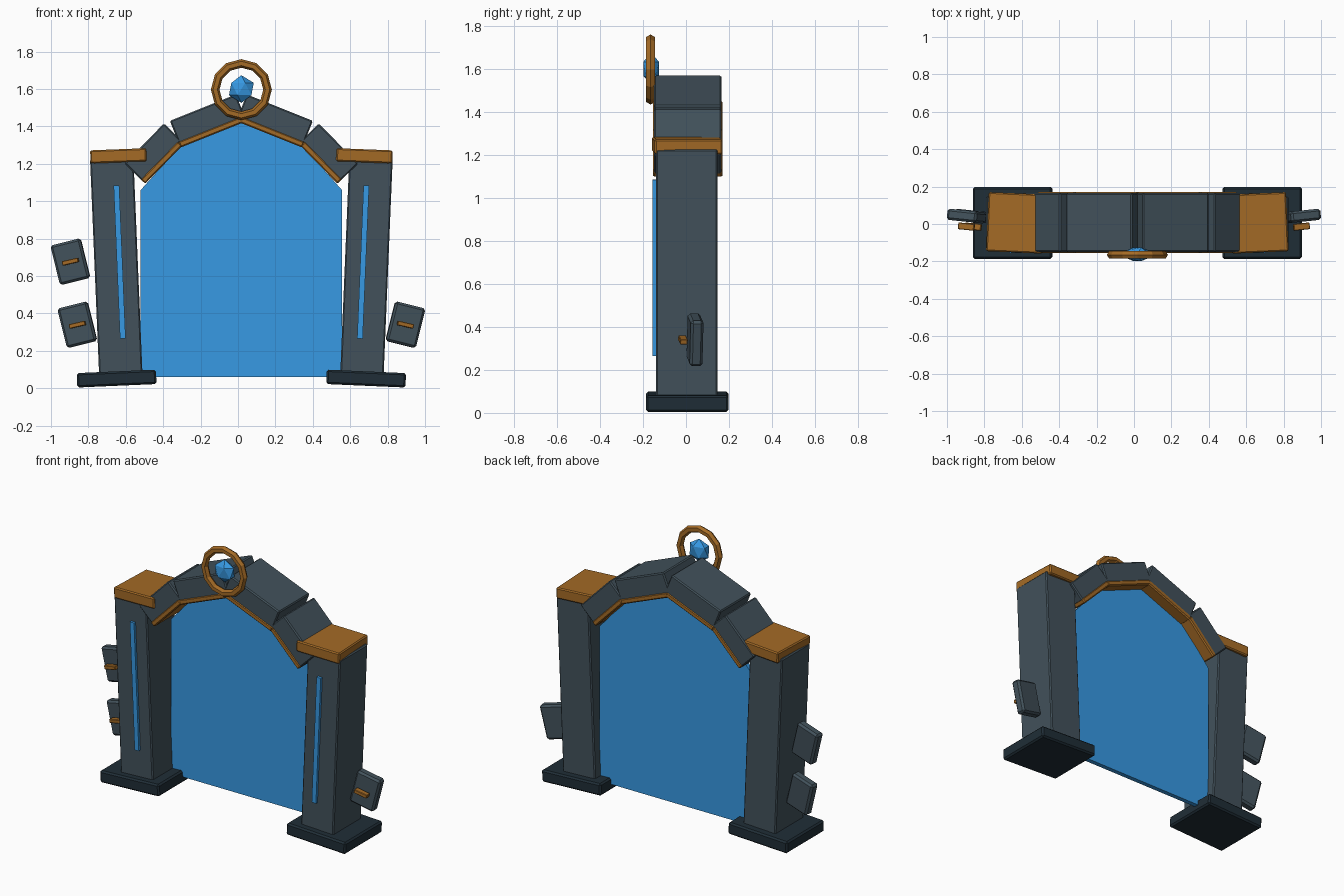
import bpy
import bmesh
from math import radians, atan2, degrees
from mathutils import Vector

cube = bpy.data.objects.get("Cube")
if cube:
    bpy.data.objects.remove(cube, do_unlink=True)

MID = 0.018  # x of the gate's plane of symmetry


def material(name, rgb):
    m = bpy.data.materials.new(name)
    m.use_nodes = True
    m.diffuse_color = (*rgb, 1)
    m.node_tree.nodes["Principled BSDF"].inputs["Base Color"].default_value = (*rgb, 1)
    return m


STONE = material("grey stone", (0.054, 0.083, 0.104))
DARK = material("dark stone", (0.014, 0.027, 0.038))
BRONZE = material("bronze", (0.37, 0.145, 0.019))
GLOW = material("glowing blue", (0.038, 0.32, 0.77))


def finish(obj, name, mat, bevel=0.0):
    obj.name = name
    obj.data.materials.append(mat)
    if bevel:
        mod = obj.modifiers.new("edge bevel", "BEVEL")
        mod.width = bevel
        mod.segments = 1
    return obj


def box(name, centre, size, mat, side=1, tilt=0, yaw=0, bevel=0.007):
    """Box placed on one side of the gate; side -1 mirrors place and angles."""
    x, y, z = centre
    bpy.ops.mesh.primitive_cube_add(
        size=1, location=(MID + side * x, y, z),
        rotation=(0, radians(side * tilt), radians(side * yaw)))
    obj = bpy.context.object
    obj.scale = size
    bpy.ops.object.transform_apply(location=False, rotation=False, scale=True)
    label = "left_" if side > 0 else "right_"
    return finish(obj, label + name, mat, bevel)


def arch_layer(name, start, end, low, high, depth, extra, mat, side):
    """Box along an arch segment, between two offsets from its inner line,
    running on past the segment's upper end by the extra length."""
    p, q = Vector(start), Vector(end)
    q += (q - p).normalized() * extra
    along = q - p
    normal = Vector((along.y, -along.x)).normalized()
    c = (p + q) / 2 + normal * (low + high) / 2
    tilt = degrees(atan2(along.y, -along.x))
    box(name, (c.x, 0.008, c.y), (along.length, depth, high - low), mat, side, tilt)


def slab(name, x, z, side):
    # floating slab with a small bronze bar in front
    box(name, (x, 0.042, z), (0.165, 0.06, 0.218), STONE, side, 14, 6, 0.012)
    box(name + "_bar", (x, -0.014, z), (0.088, 0.036, 0.024), BRONZE, side, 13, 6, 0.003)


# Inner line of the arch, from springing point to crown
springing, haunch, crown = (0.514, 1.094), (0.325, 1.287), (0, 1.417)

for s in (1, -1):
    # Pillars
    box("base", (0.667, 0.006, 0.052), (0.424, 0.384, 0.077), DARK, s, 2.5, 0, 0.01)
    box("pillar", (0.669, 0.004, 0.655), (0.232, 0.287, 1.15), STONE, s, 2.4)
    box("glow_strip", (0.651, -0.0045, 0.675), (0.03, 0.303, 0.82), GLOW, s, 2.4, 0, 0)
    box("cap", (0.651, 0.006, 1.243), (0.3, 0.316, 0.07), BRONZE, s, 2.2, 2.5)
    # Arch stones with bronze lining
    for part, a, b in (("lower", springing, haunch), ("upper", haunch, crown)):
        arch_layer(part + "_arch_stone", a, b, 0.022, 0.154, 0.315, 0.03, STONE, s)
        arch_layer(part + "_arch_lining", a, b, 0, 0.034, 0.324, 0.013, BRONZE, s)
    slab("low_slab", 0.877, 0.34, s)

slab("high_slab", 0.914, 0.677, -1)

# Portal sheet filling the opening, set towards the back
half = [(0.538, 0.06), (0.538, 1.06), (0.326, 1.298), (0, 1.428)]
outline = half + [(-x, z) for x, z in reversed(half[:-1])]
bm = bmesh.new()
face = bm.faces.new([bm.verts.new((MID + x, 0.06, z)) for x, z in outline])
out = bmesh.ops.extrude_face_region(bm, geom=[face])
moved = [v for v in out["geom"] if isinstance(v, bmesh.types.BMVert)]
bmesh.ops.translate(bm, verts=moved, vec=(0, 0.03, 0))
bmesh.ops.recalc_face_normals(bm, faces=bm.faces)
mesh = bpy.data.meshes.new("portal")
bm.to_mesh(mesh)
bm.free()
portal = bpy.data.objects.new("portal", mesh)
bpy.context.collection.objects.link(portal)
finish(portal, "portal", GLOW)

# Crown ring and crystal
bpy.ops.mesh.primitive_torus_add(
    major_segments=12, minor_segments=6, major_radius=0.14, minor_radius=0.023,
    location=(MID, -0.165, 1.597), rotation=(radians(90), 0, 0))
finish(bpy.context.object, "crown_ring", BRONZE)

bpy.ops.mesh.primitive_ico_sphere_add(
    subdivisions=1, radius=0.074, location=(MID, -0.162, 1.6))
crystal = finish(bpy.context.object, "crown_crystal", GLOW)
crystal.scale.y = 0.58
